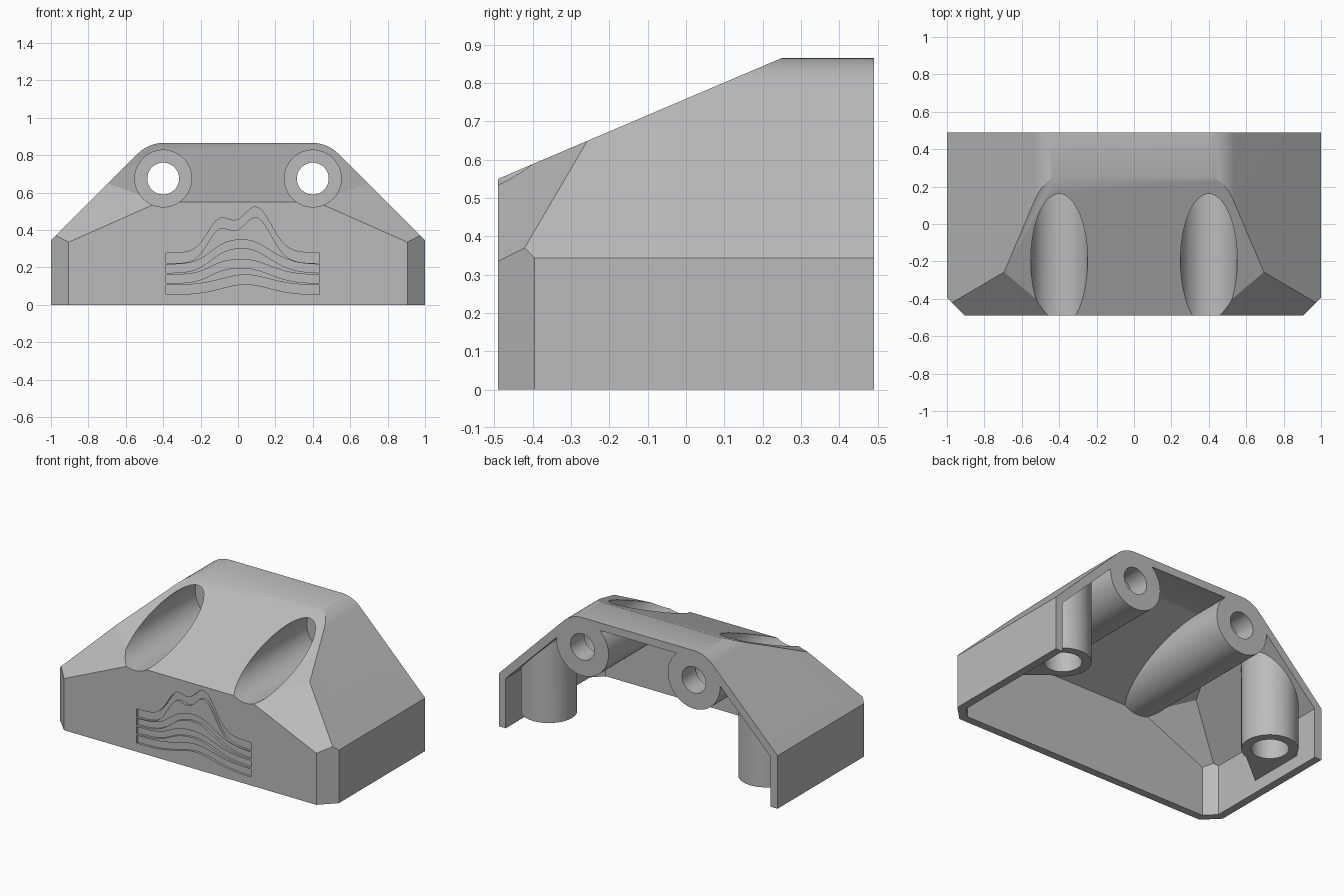
import bpy, bmesh, math
from mathutils import Vector, Matrix

cube = bpy.data.objects.get("Cube")
if cube:
    bpy.data.objects.remove(cube, do_unlink=True)

FRONT, BACK = -0.49, 0.49
TUBE_X, TUBE_Z = 0.4, 0.675
POST_X, POST_Y, POST_BOTTOM = 0.78, 0.29, 0.08
WALL = 0.05

grey = bpy.data.materials.new("plain grey")
grey.use_nodes = True
grey.diffuse_color = (0.5, 0.5, 0.5, 1)
grey.node_tree.nodes["Principled BSDF"].inputs["Base Color"].default_value = (0.5, 0.5, 0.5, 1)


def finish(bm, name):
    bmesh.ops.recalc_face_normals(bm, faces=bm.faces)
    mesh = bpy.data.meshes.new(name)
    bm.to_mesh(mesh)
    bm.free()
    mesh.materials.append(grey)
    obj = bpy.data.objects.new(name, mesh)
    bpy.context.collection.objects.link(obj)
    return obj


def prism(bm, points, direction):
    """Extrude a closed outline along a direction."""
    face = bm.faces.new([bm.verts.new(p) for p in points])
    new = bmesh.ops.extrude_face_region(bm, geom=[face])["geom"]
    bmesh.ops.translate(bm, vec=direction,
                        verts=[v for v in new if isinstance(v, bmesh.types.BMVert)])


def cylinder(name, radius, start, end):
    bm = bmesh.new()
    start, end = Vector(start), Vector(end)
    axis = end - start
    turn = axis.to_track_quat("Z", "Y").to_matrix().to_4x4()
    bmesh.ops.create_cone(bm, cap_ends=True, segments=64, radius1=radius, radius2=radius,
                          depth=axis.length,
                          matrix=Matrix.Translation((start + end) / 2) @ turn)
    return finish(bm, name)


def combine(target, tool, operation="DIFFERENCE"):
    """Apply a boolean and discard its tool."""
    mod = target.modifiers.new("cut", "BOOLEAN")
    mod.operation, mod.solver, mod.object = operation, "EXACT", tool
    bpy.context.view_layer.objects.active = target
    bpy.ops.object.modifier_apply(modifier=mod.name)
    bpy.data.objects.remove(tool, do_unlink=True)


def envelope(name, inset, back, bottom):
    """Cover form, moved inwards by the inset: rounded roof, sloped and chamfered front."""
    half = 1 - inset
    radius = 0.19 - inset
    shoulder = TUBE_X + TUBE_Z + radius * math.sqrt(2) - half
    side = [(half, bottom), (half, shoulder)]
    for i in range(13):
        a = math.radians(45 + 45 * i / 12)
        side.append((TUBE_X + radius * math.cos(a), TUBE_Z + radius * math.sin(a)))
    outline = side + [(-x, z) for x, z in reversed(side)]
    bm = bmesh.new()
    front = FRONT + inset
    prism(bm, [(x, front, z) for x, z in outline], (0, back - front, 0))
    planes = [((0, FRONT, 0.55), (0, -0.4257, 1))]
    for s in (1, -1):
        planes.append(((s, -0.395, 0), (s, -1, 0)))
        planes.append(((s * 0.905, FRONT, 0.335), (s * 0.0473, -0.1012, 0.1067)))
    for point, normal in planes:
        normal = Vector(normal).normalized()
        cut = bmesh.ops.bisect_plane(bm, geom=bm.verts[:] + bm.edges[:] + bm.faces[:],
                                     plane_co=Vector(point) - normal * inset,
                                     plane_no=normal, clear_outer=True)["geom_cut"]
        bmesh.ops.contextual_create(bm, geom=[e for e in cut if isinstance(e, bmesh.types.BMEdge)])
    return finish(bm, name)


# Cavity, leaving room for the tubes, posts and webs
cavity = envelope("cavity", WALL, 0.6, -0.1)
for s in (1, -1):
    combine(cavity, cylinder("tube", 0.187, (s * TUBE_X, -0.8, TUBE_Z), (s * TUBE_X, 0.8, TUBE_Z)))
    combine(cavity, cylinder("post", 0.165, (s * POST_X, POST_Y, POST_BOTTOM), (s * POST_X, POST_Y, 1)))
    web = bmesh.new()
    prism(web, [(s * x, y, POST_BOTTOM) for x, y in
                [(0.65, 0.2), (0.97, -0.06), (0.97, 0.33), (POST_X, 0.33)]], (0, 0, 0.9))
    combine(cavity, finish(web, "web"))

# Shell with an open back and underside
cover = envelope("cover", 0, BACK, 0)
combine(cover, cavity)

# Sloping recesses, through bores and blind post holes
for s in (1, -1):
    combine(cover, cylinder("recess", 0.152, (s * TUBE_X, -0.7, TUBE_Z), (s * TUBE_X, 0.35, TUBE_Z)))
    combine(cover, cylinder("bore", 0.085, (s * TUBE_X, 0.2, TUBE_Z), (s * TUBE_X, 0.7, TUBE_Z)))
    combine(cover, cylinder("post_hole", 0.11, (s * POST_X, POST_Y, -0.1), (s * POST_X, POST_Y, 0.38)))


# Shallow wavy grooves on the front wall
def bump(x, centre, width):
    return math.exp(-((x - centre) / width) ** 2)


def wave(x, broad, left, right):
    return broad * bump(x, 0.04, 0.18) + left * bump(x, -0.1, 0.09) + right * bump(x, 0.1, 0.11)


grooves = [(0.055, 0.05, (0.055, 0, 0)),
           (0.115, 0.045, (0.08, 0.02, 0)),
           (0.17, 0.045, (0.13, 0.03, 0)),
           (0.222, 0.055, (0.05, 0.15, 0.2))]
for base, height, shape in grooves:
    xs = [-0.385 + 0.82 * i / 40 for i in range(41)]
    low = [(x, FRONT - 0.05, base + wave(x, *shape)) for x in xs]
    high = [(x, y, z + height) for x, y, z in reversed(low)]
    bm = bmesh.new()
    prism(bm, low + high, (0, 0.065, 0))
    combine(cover, finish(bm, "wave_groove"))

# Smooth curved walls, keep creases sharp
bpy.ops.object.select_all(action="DESELECT")
cover.select_set(True)
bpy.context.view_layer.objects.active = cover
bpy.ops.object.shade_smooth_by_angle(angle=math.radians(25))
